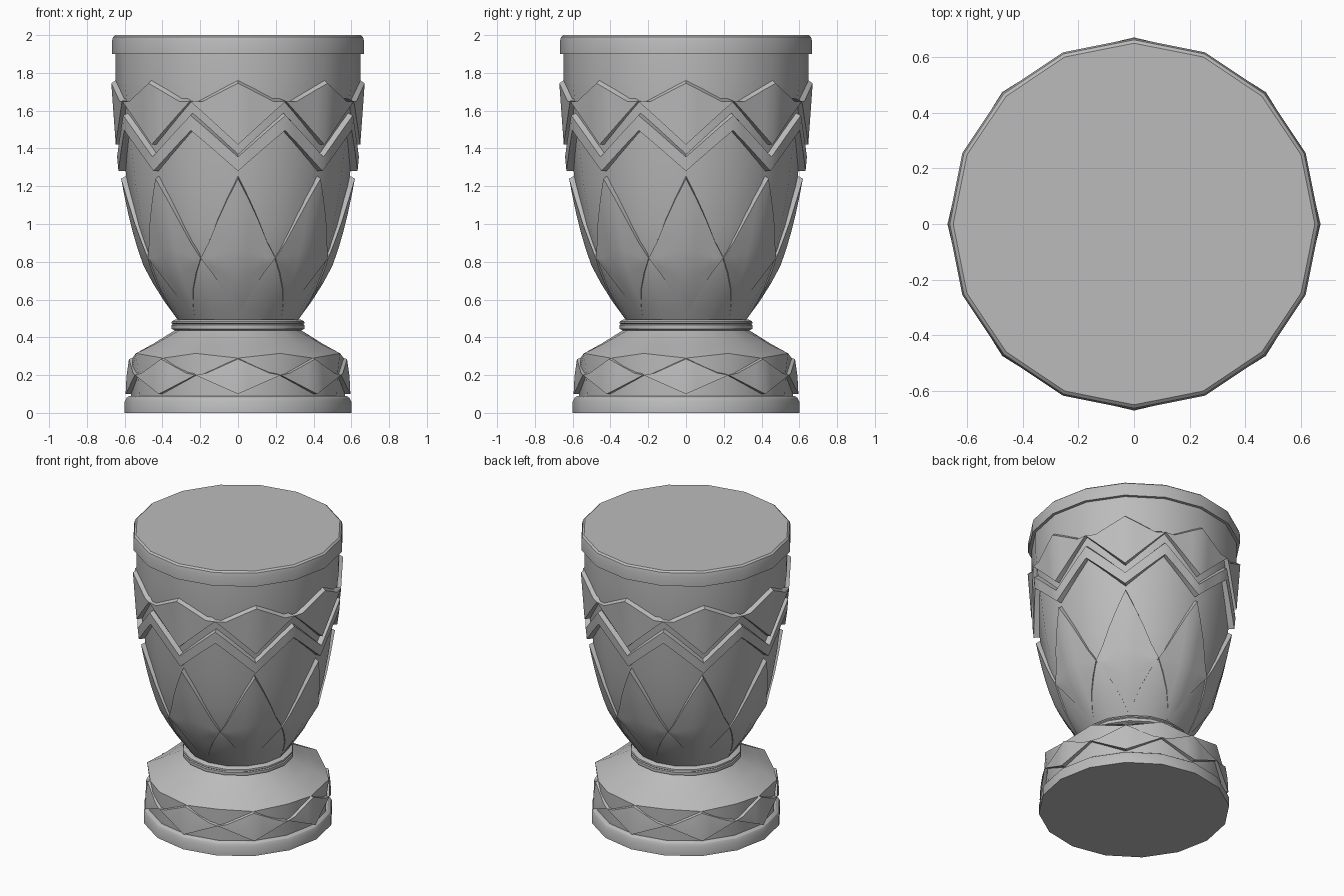
import bpy, bmesh
from math import sin, cos, pi

SIDES = 16

if "Cube" in bpy.data.objects:
    bpy.data.objects.remove(bpy.data.objects["Cube"], do_unlink=True)

stone = bpy.data.materials.new("grey_stone")
stone.use_nodes = True
GREY = (0.5, 0.5, 0.5, 1)
stone.diffuse_color = GREY
stone.node_tree.nodes["Principled BSDF"].inputs["Base Color"].default_value = GREY


def sweep(name, section, split=1, closed=False):
    """Turn section(t) around z; t runs 0 to 1 between a facet pair's middle and its side."""
    bm = bmesh.new()
    cols, count = [], SIDES * split
    for k in range(count):
        a = 2 * pi * k / count - pi / 2
        phase = (k / split) % 2
        t = min(phase, 2 - phase)
        # keep in-between columns on the flat facets
        off = (k % split) / split * 2 * pi / SIDES - pi / SIDES
        flat = cos(pi / SIDES) / cos(off)
        cols.append([bm.verts.new((r * flat * cos(a), r * flat * sin(a), z)) for r, z in section(t)])
    rows = len(cols[0])
    for k in range(count):
        c, d = cols[k], cols[(k + 1) % count]
        for i in range(rows if closed else rows - 1):
            j = (i + 1) % rows
            bm.faces.new((c[i], d[i], d[j], c[j]))
    if not closed:
        bm.faces.new([c[0] for c in cols])
        bm.faces.new([c[-1] for c in cols])
    bmesh.ops.remove_doubles(bm, verts=bm.verts, dist=0.0002)
    bmesh.ops.dissolve_degenerate(bm, edges=bm.edges, dist=0.0001)
    bmesh.ops.recalc_face_normals(bm, faces=bm.faces)
    mesh = bpy.data.meshes.new(name)
    bm.to_mesh(mesh)
    bm.free()
    mesh.materials.append(stone)
    ob = bpy.data.objects.new(name, mesh)
    bpy.context.collection.objects.link(ob)
    bpy.ops.object.select_all(action='DESELECT')
    ob.select_set(True)
    bpy.context.view_layer.objects.active = ob
    bpy.ops.object.shade_smooth_by_angle(angle=0.5)
    return ob


def lathe(name, profile):
    return sweep(name, lambda t: profile)


def lerp(a, b, t):
    return a + (b - a) * t


def radius_at(profile, z):
    for (r0, z0), (r1, z1) in zip(profile, profile[1:]):
        if z <= z1:
            return lerp(r0, r1, max(0, (z - z0) / (z1 - z0)))
    return profile[-1][0]


def relief(name, profile, top, bottom, raise_top, raise_low, bevel, rows=4):
    """Raised band; top and bottom give heights at the middle and at the side."""
    def section(t):
        hi, lo = lerp(*top, t), lerp(*bottom, t)
        face_hi = lerp(hi, max(lo, hi - bevel), 1)
        zs = [lerp(face_hi, lo, i / rows) for i in range(rows + 1)]
        outer = [(radius_at(profile, z) + lerp(raise_top, raise_low, (top[0] - z) / (top[0] - bottom[0])), z)
                 for z in zs]
        return outer + [(radius_at(profile, lo) - 0.03, lo), (radius_at(profile, hi) - 0.03, hi)]
    return sweep(name, section, split=4, closed=True)


# foot and base
lathe("foot_disc", [(0.6, 0), (0.6, 0.06), (0.59, 0.08), (0.575, 0.09)])
BASE = [(0.57, 0.08), (0.57, 0.2), (0.56, 0.3), (0.47, 0.36), (0.33, 0.45)]
sweep("base_body", lambda t: [(0.565, 0.08), (0.57, 0.2), (lerp(0.56, 0.585, t), lerp(0.29, 0.315, t)),
                              (lerp(0.45, 0.475, t), 0.365), (0.33, 0.44), (0.31, 0.46)])
relief("base_diamonds", BASE, (0.3, 0.2), (0.1, 0.2), 0.015, 0.025, 0.015, 2)

# collar between base and cup
lathe("collar_ring", [(0.33, 0.435), (0.352, 0.445), (0.352, 0.465), (0.345, 0.47),
                      (0.352, 0.475), (0.35, 0.485), (0.33, 0.495)])

# cup
CUP = [(0.31, 0.48), (0.36, 0.55), (0.425, 0.65), (0.5, 0.8), (0.55, 1.0),
       (0.585, 1.2), (0.61, 1.4), (0.632, 1.6), (0.648, 1.75), (0.648, 1.92)]
lathe("cup_body", CUP)
relief("lower_petals", CUP, (1.27, 0.82), (0.5, 0.82), 0.03, 0.0, 0.03, 8)
relief("zigzag_band", CUP, (1.38, 1.6), (1.28, 1.495), 0.035, 0.038, 0.025, 2)
relief("upper_diamonds", CUP, (1.78, 1.65), (1.42, 1.65), 0.022, 0.035, 0.035, 4)

# rim with slightly softened edge
lathe("rim_lid", [(0.64, 1.9), (0.668, 1.9), (0.668, 1.965), (0.662, 1.99), (0.65, 2.0)])
